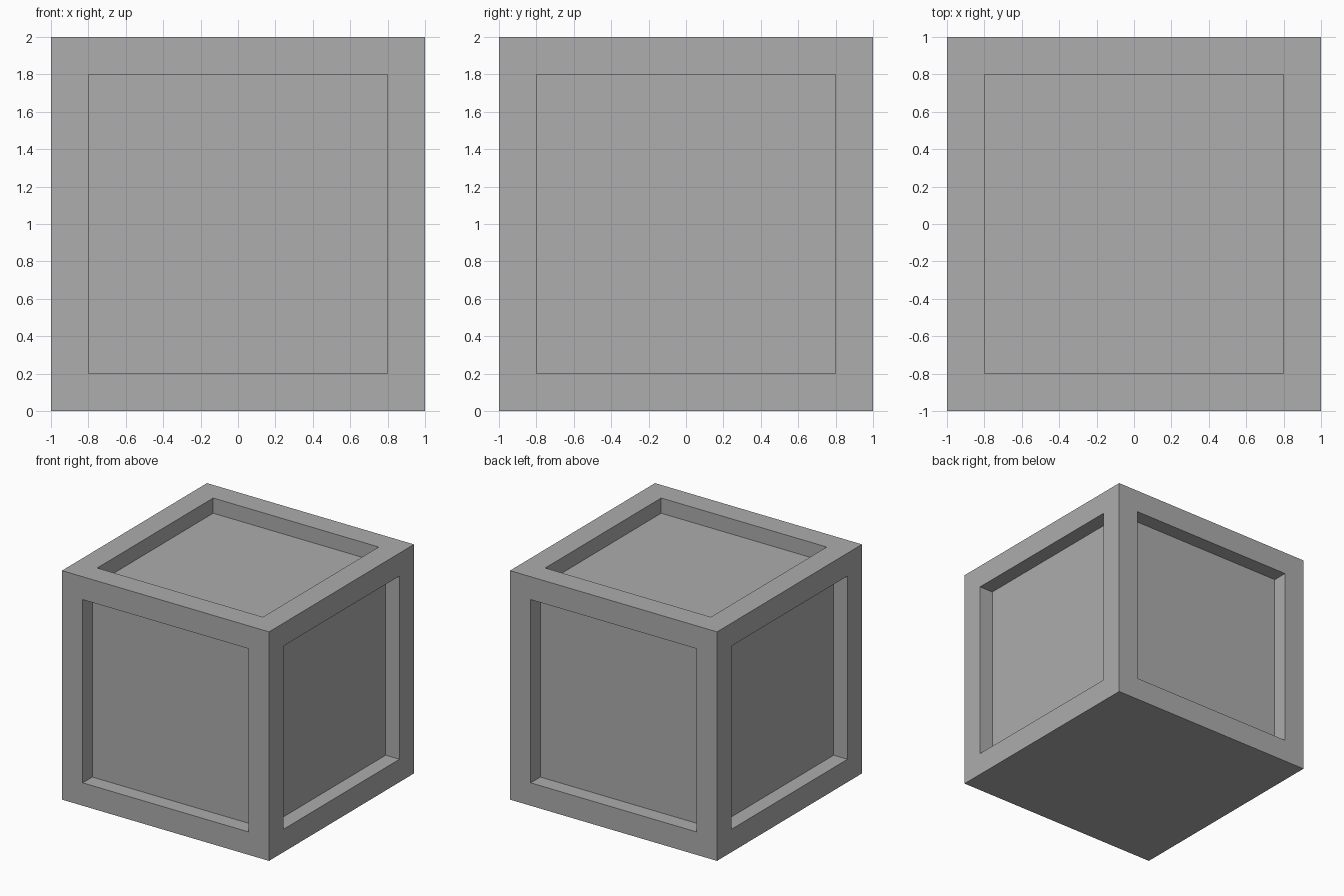
import bpy, bmesh
from mathutils import Vector

SIZE = 2.0     # outer edge length
BORDER = 0.2   # frame width around each panel
DEPTH = 0.133  # how far the panels sit below the frame

default = bpy.data.objects.get("Cube")
if default:
    bpy.data.objects.remove(default, do_unlink=True)

# Single plain grey
grey = bpy.data.materials.new("mid_grey")
grey.use_nodes = True
colour = (0.418, 0.418, 0.418, 1)
grey.diffuse_color = colour
grey.node_tree.nodes["Principled BSDF"].inputs["Base Color"].default_value = colour

# Cube standing on the ground
bm = bmesh.new()
bmesh.ops.create_cube(bm, size=SIZE)
bmesh.ops.translate(bm, verts=bm.verts, vec=(0, 0, SIZE / 2))
bm.normal_update()

# Recessed panel on every face except the flat underside
for panel in [f for f in bm.faces if f.normal.z > -0.5]:
    inward = -Vector(panel.normal)
    bmesh.ops.inset_region(bm, faces=[panel], thickness=BORDER, use_even_offset=True)
    floor = bmesh.ops.extrude_discrete_faces(bm, faces=[panel])["faces"][0]
    bmesh.ops.translate(bm, verts=floor.verts, vec=inward * DEPTH)

bmesh.ops.recalc_face_normals(bm, faces=bm.faces)
mesh = bpy.data.meshes.new("panelled_crate")
bm.to_mesh(mesh)
bm.free()
mesh.materials.append(grey)
crate = bpy.data.objects.new("panelled_crate", mesh)
bpy.context.collection.objects.link(crate)
